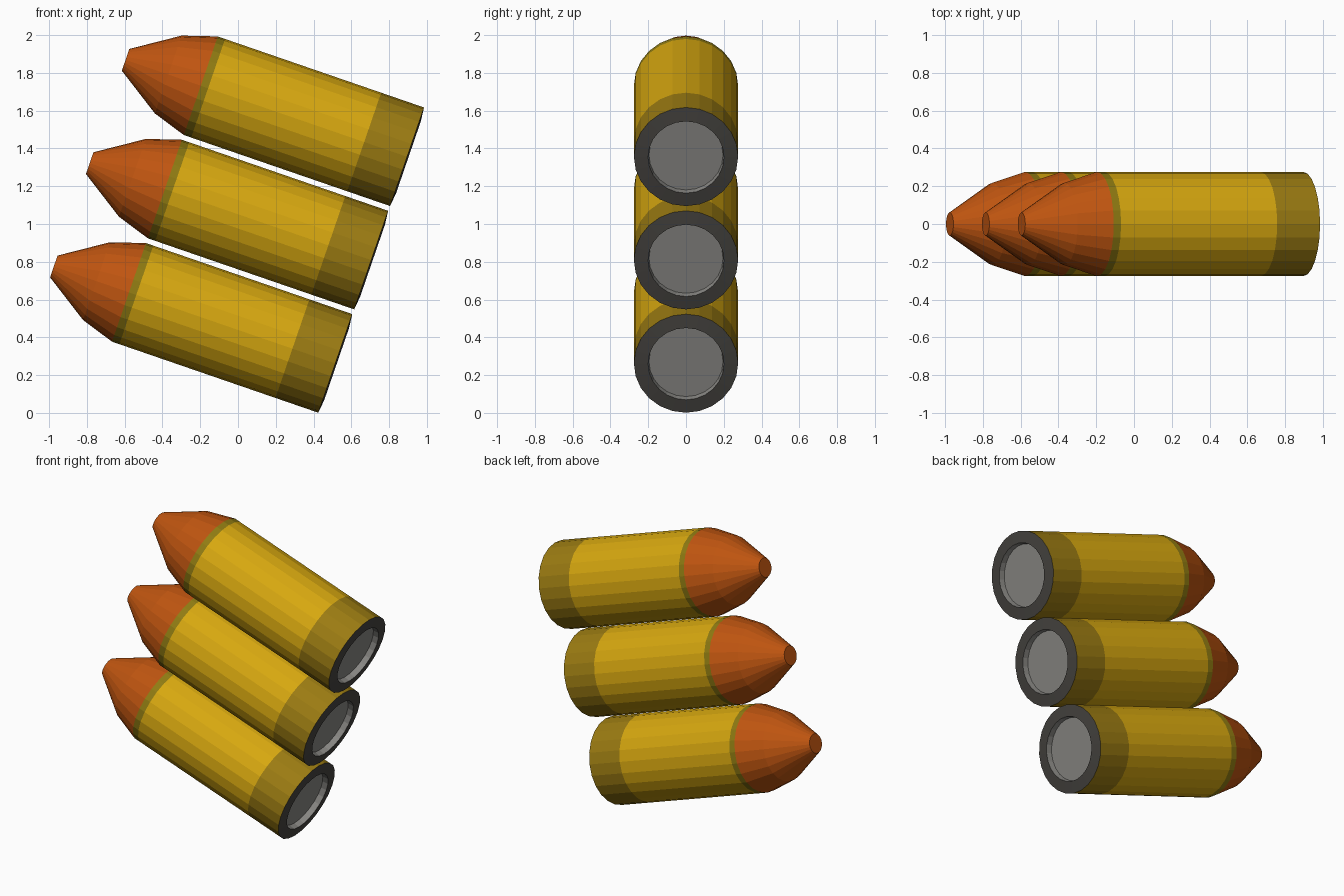
import bpy, bmesh, math
from mathutils import Matrix, Vector

if "Cube" in bpy.data.objects:
    bpy.data.objects.remove(bpy.data.objects["Cube"])

SIDES = 24
TILT = math.radians(19)


def mat(name, rgb):
    m = bpy.data.materials.new(name)
    m.diffuse_color = (*rgb, 1)
    m.use_nodes = True
    m.node_tree.nodes["Principled BSDF"].inputs["Base Color"].default_value = m.diffuse_color
    return m


MATS = [
    mat("brass_yellow", (0.68, 0.39, 0.005)),
    mat("dark_brass", (0.33, 0.20, 0.006)),
    mat("olive_ring", (0.28, 0.20, 0.006)),
    mat("copper_orange", (0.52, 0.09, 0.005)),
    mat("dark_grey", (0.06, 0.056, 0.05)),
    mat("primer_grey", (0.25, 0.245, 0.23)),
]
YELLOW, BAND, RING, ORANGE, RIM, PRIMER = range(6)

# Profile: distance along the axis, radius, colour of the band leading to this ring
PROFILE = [
    (0.03, 0.196, PRIMER),    # recessed primer disc
    (-0.008, 0.201, PRIMER),  # recess wall
    (0.0, 0.276, RIM),        # flat rim of the base
    (0.24, 0.276, BAND),      # dark base band
    (1.114, 0.276, YELLOW),   # casing
    (1.155, 0.276, RING),     # mouth ring
    (1.337, 0.218, ORANGE),   # nose shoulder
    (1.576, 0.061, ORANGE),   # nose tip
]


def cartridge(name, base):
    bm = bmesh.new()
    rings = []
    for t, r, _ in PROFILE:
        rings.append([bm.verts.new((r * math.cos(a), r * math.sin(a), t))
                      for a in (2 * math.pi * i / SIDES for i in range(SIDES))])
    for k in range(1, len(rings)):
        lo, hi = rings[k - 1], rings[k]
        for i in range(SIDES):
            j = (i + 1) % SIDES
            bm.faces.new((lo[i], lo[j], hi[j], hi[i])).material_index = PROFILE[k][2]
    # end caps: primer disc and blunt tip
    bm.faces.new(rings[0][::-1]).material_index = PRIMER
    bm.faces.new(rings[-1]).material_index = ORANGE
    bmesh.ops.recalc_face_normals(bm, faces=bm.faces[:])
    me = bpy.data.meshes.new(name)
    bm.to_mesh(me)
    bm.free()
    for m in MATS:
        me.materials.append(m)
    ob = bpy.data.objects.new(name, me)
    # local z points toward -x, raised by the tilt
    ob.matrix_world = Matrix.Translation(base) @ Matrix.Rotation(TILT - math.pi / 2, 4, 'Y')
    bpy.context.collection.objects.link(ob)


# Three stacked cartridges, each stepped back along the stack
for n, label in enumerate(("bottom", "middle", "top")):
    cartridge(label + "_cartridge", Vector((0.515 + 0.19 * n, 0, 0.262 + 0.547 * n)))
